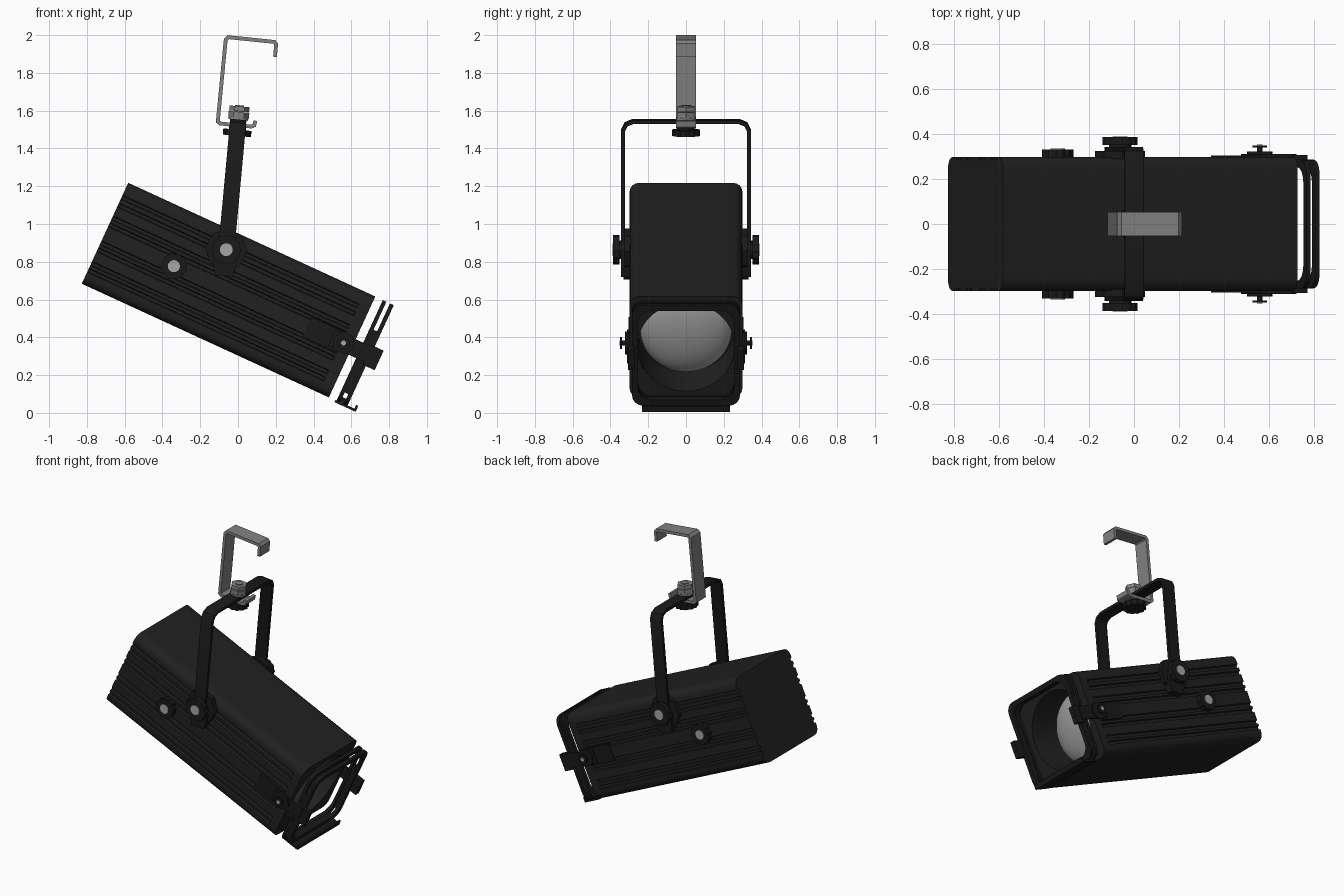
import bpy, bmesh, math
from math import sin, cos, pi
from mathutils import Matrix, Vector

if "Cube" in bpy.data.objects:
    bpy.data.objects.remove(bpy.data.objects["Cube"])


def material(name, r, g, b):
    m = bpy.data.materials.new(name)
    m.diffuse_color = (r, g, b, 1)
    m.use_nodes = True
    m.node_tree.nodes["Principled BSDF"].inputs["Base Color"].default_value = m.diffuse_color
    return m


BODY = material("charcoal housing", .015, .015, .015)
BLACK = material("black fittings", .010, .010, .010)
STEEL = material("grey steel", .22, .22, .22)
DISC = material("light grey caps", .38, .38, .38)
LENS = material("lens grey", .36, .36, .36)

# Local frames: tilted lamp (x along the beam) and slightly leaning yoke
LAMP = Matrix.Translation((-.05, 0, .65)) @ Matrix.Rotation(math.radians(24.7), 4, 'Y')
YOKE = Matrix.Translation((-.062, 0, .864)) @ Matrix.Rotation(math.radians(5.3), 4, 'Y')
WORLD = Matrix.Identity(4)


def loft(name, loops, mat, M, caps=True, wrap=False, smooth=True):
    bm = bmesh.new()
    vs = [[bm.verts.new(M @ Vector(p)) for p in lp] for lp in loops]
    n = len(vs[0])
    pairs = list(zip(vs, vs[1:])) + ([(vs[-1], vs[0])] if wrap else [])
    for a, b in pairs:
        for i in range(n):
            j = (i + 1) % n
            bm.faces.new((a[i], a[j], b[j], b[i]))
    if caps and not wrap:
        bm.faces.new(vs[0])
        bm.faces.new(vs[-1])
    bmesh.ops.recalc_face_normals(bm, faces=bm.faces)
    me = bpy.data.meshes.new(name)
    bm.to_mesh(me)
    bm.free()
    me.materials.append(mat)
    ob = bpy.data.objects.new(name, me)
    bpy.context.collection.objects.link(ob)
    if smooth:
        bpy.context.view_layer.objects.active = ob
        bpy.ops.object.select_all(action='DESELECT')
        ob.select_set(True)
        bpy.ops.object.shade_smooth_by_angle(angle=math.radians(30))
    return ob


def prism(name, pts, axis, a, b, mat, M):
    """Extrude a 2D outline along an axis from a to b."""
    put = {'x': lambda p, d: (d, p[0], p[1]),
           'y': lambda p, d: (p[0], d, p[1]),
           'z': lambda p, d: (p[0], p[1], d)}[axis]
    return loft(name, [[put(p, d) for p in pts] for d in (a, b)], mat, M)


def circle(r, n=32, cx=0, cy=0, knurl=0):
    return [(cx + (r - knurl * (i // 2 % 2)) * cos(2 * pi * i / n),
             cy + (r - knurl * (i // 2 % 2)) * sin(2 * pi * i / n)) for i in range(n)]


def rect(x0, x1, z0, z1):
    return [(x0, z0), (x1, z0), (x1, z1), (x0, z1)]


def round_rect(w, h, r, n=4):
    return [(sx * (w - r) + r * cos(a0 + pi / 2 * i / n), sy * (h - r) + r * sin(a0 + pi / 2 * i / n))
            for sx, sy, a0 in ((1, 1, 0), (-1, 1, pi / 2), (-1, -1, pi), (1, -1, 1.5 * pi))
            for i in range(n + 1)]


def strip(path, th):
    """Outline of a bent flat bar with mitred corners."""
    P = [Vector(p) for p in path]
    left, right = [], []
    for i, p in enumerate(P):
        d1 = (p - P[max(i - 1, 0)] if i else P[1] - p).normalized()
        d2 = (P[i + 1] - p if i < len(P) - 1 else d1).normalized()
        t = (d1 + d2).normalized()
        off = Vector((-t.y, t.x)) * th / 2 / max(t.dot(d1), .3)
        left.append(p + off)
        right.append(p - off)
    return left + right[::-1]


# Housing: ribbed box, plain front bezel, round mouth and tube
W, H, R = .298, .294, .05


def section(depth):
    side = []
    for c in (-.215, -.175, -.095, -.055, .05, .09, .165, .21):
        side += [(W, c - .012), (W - depth, c - .008), (W - depth, c + .008), (W, c + .012)]
    pts = list(side)
    pts += [(W - R + R * cos(a), H - R + R * sin(a)) for a in (i * pi / 8 for i in range(5))]
    half = (W - R)
    pts += [(half - 2 * half * i / 10, H) for i in range(1, 10)]
    pts += [(-(W - R) - R * sin(a), H - R + R * cos(a)) for a in (i * pi / 8 for i in range(5))]
    pts += [(-y, t) for y, t in side[::-1]]
    pts += [(-(W - R) - R * cos(a), -(H - R) - R * sin(a)) for a in (i * pi / 8 for i in range(5))]
    pts += [(-half + 2 * half * i / 10, -H) for i in range(1, 10)]
    pts += [(W - R + R * sin(a), -(H - R) - R * cos(a)) for a in (i * pi / 8 for i in range(5))]
    return pts


def at(s, pts):
    return [(s, y, t) for y, t in pts]


plain, ribbed = section(0), section(.014)
mouth = [tuple(Vector(p).normalized() * .258) for p in plain]
loft("housing", [at(-.72, ribbed), at(.652, ribbed), at(.66, plain), at(.72, plain),
                 at(.72, mouth), at(.47, mouth)], BODY, LAMP)

# Convex lens set back in the tube
loft("lens", [at(.51 + .09 * cos(a) - .01, circle(.243 * sin(a), 48))
              for a in (pi / 2 * k / 8 for k in range(8, 0, -1))] +
     [at(.59, circle(.004, 48))], LENS, LAMP)

# Accessory frame: two rounded rings joined by a U-shaped filler
outer, inner = round_rect(.286, .293, .06), round_rect(.254, .26, .07)
for nm, s0, s1 in (("rear_frame_ring", .764, .785), ("front_frame_ring", .806, .828)):
    loft(nm, [at(s0, outer), at(s1, outer), at(s1, inner), at(s0, inner)], BLACK, LAMP, wrap=True)
prism("frame_channel_bottom", rect(-.225, .225, -.291, -.262), 'x', .78, .81, BLACK, LAMP)
prism("frame_bottom_tray", strip([(.757, -.298), (.874, -.298), (.874, -.27)], .013),
      'y', -.232, .232, BLACK, LAMP)

for sg, side in ((-1, "near"), (1, "far")):
    def part(name, pts, a, b, mat, M):
        prism(f"{name}_{side}", pts, 'y', sg * a, sg * b, mat, M)

    # Frame side bars, holding arm and thumb screw
    part("frame_channel", rect(.78, .81, -.235, .13), .258, .284, BLACK, LAMP)
    part("arm_plate", rect(.46, .65, -.06, .055), .285, .304, BLACK, LAMP)
    part("holder_arm", rect(.60, .83, -.045, .045), .296, .312, BLACK, LAMP)
    part("holder_clip", rect(.81, .88, -.062, .052), .27, .306, BLACK, LAMP)
    part("screw_block", circle(.062, 6, .67), .31, .322, BLACK, LAMP)
    part("screw_stem", circle(.012, 12, .67), .32, .342, BLACK, LAMP)
    part("screw_head", circle(.032, 16, .67), .340, .350, BLACK, LAMP)
    part("screw_cap", circle(.013, 16, .67), .350, .353, DISC, LAMP)

    # Rear knurled knob
    rear = (-.316, -.006)
    part("rear_knob", circle(.07, 48, *rear, knurl=.005), .29, .331, BLACK, LAMP)
    part("rear_knob_cap", circle(.032, 24, *rear), .33, .335, DISC, LAMP)

    # Pivot plate, tab, tilt knob and cap
    part("pivot_plate", circle(.112, 8), .29, .325, BLACK, YOKE)
    part("pivot_tab", [(-.06, -.09), (-.045, -.14), (.045, -.14), (.06, -.09), (.06, 0), (-.06, 0)],
         .296, .343, BLACK, YOKE)
    part("tilt_collar", circle(.05, 24), .32, .36, BLACK, YOKE)
    part("tilt_knob", circle(.078, 48, knurl=.005), .352, .386, BLACK, YOKE)
    part("tilt_knob_cap", circle(.034, 24), .385, .390, DISC, YOKE)

# Yoke: flat bar bent over the housing
prism("yoke", strip([(-.333, -.05), (-.333, .635), (-.318, .666), (-.28, .682),
                     (.28, .682), (.318, .666), (.333, .635), (.333, -.05)], .02),
      'x', -.043, .043, BLACK, YOKE)

# Hanging hook
prism("hanging_hook", strip([(.092, 1.547), (.086, 1.522), (.07, 1.516), (-.095, 1.532), (-.107, 1.542),
                             (-.065, 1.976), (-.052, 1.989), (.192, 1.964), (.202, 1.952),
                             (.196, 1.885)], .02),
      'y', -.053, .053, STEEL, WORLD)

# Clamp bolt stack through yoke and hook
for nm, r, n, a, b, mat in (("clamp_washer", .052, 24, .69, .703, STEEL),
                            ("clamp_nut", .055, 6, .703, .733, STEEL),
                            ("clamp_lock_nut", .053, 6, .736, .762, STEEL),
                            ("clamp_bolt", .024, 16, .62, .768, STEEL),
                            ("clamp_spacer", .045, 24, .636, .66, BLACK)):
    prism(nm, circle(r, n), 'z', a, b, mat, YOKE)
prism("clamp_knob", circle(.075, 48, knurl=.006), 'z', .605, .638, BLACK, YOKE)
